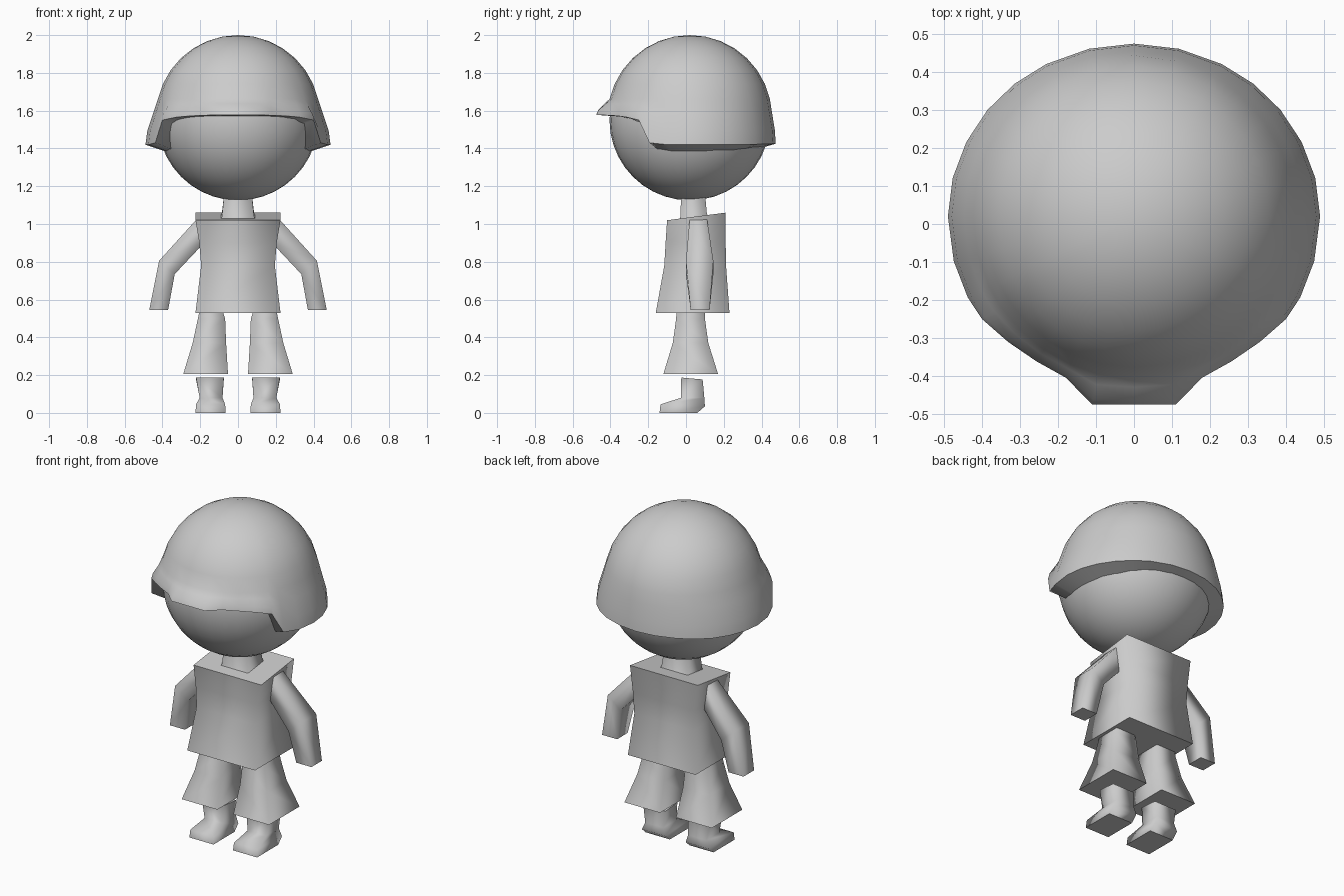
import bpy, bmesh, math

if "Cube" in bpy.data.objects:
    bpy.data.objects.remove(bpy.data.objects["Cube"])

grey = bpy.data.materials.new("plain grey")
grey.diffuse_color = (0.6, 0.6, 0.6, 1)
grey.use_nodes = True
grey.node_tree.nodes["Principled BSDF"].inputs["Base Color"].default_value = grey.diffuse_color


def finish(name, bm):
    bmesh.ops.recalc_face_normals(bm, faces=bm.faces)
    me = bpy.data.meshes.new(name)
    bm.to_mesh(me)
    bm.free()
    me.materials.append(grey)
    ob = bpy.data.objects.new(name, me)
    bpy.context.collection.objects.link(ob)
    return ob


def box_loft(name, rings, side=1):
    """Four-sided loft; ring = x0, x1, y0, y1, z, rise along x, rise along y."""
    bm = bmesh.new()
    loops = []
    for x0, x1, y0, y1, z, dx, dy in rings:
        pts = [(x0, y0, z), (x1, y0, z + dx), (x1, y1, z + dx + dy), (x0, y1, z + dy)]
        loops.append([bm.verts.new((side * x, y, h)) for x, y, h in pts])
    for a, b in zip(loops, loops[1:]):
        for i in range(4):
            j = (i + 1) % 4
            bm.faces.new((a[i], a[j], b[j], b[i])).smooth = True
    for loop in (loops[0], loops[-1]):
        cap = bm.faces.new(loop)
        for e in cap.edges:
            e.smooth = False
    return finish(name, bm)


# Head
bm = bmesh.new()
bmesh.ops.create_uvsphere(bm, u_segments=32, v_segments=20, radius=0.425)
bmesh.ops.translate(bm, verts=bm.verts, vec=(0, 0.02, 1.55))
for f in bm.faces:
    f.smooth = True
finish("head", bm)

# Helmet-shaped hair: dome, flared sides, short peak at the front
# rim: degrees from the front, radius, height, drop to the inner edge
RIM = [(0, 0.495, 1.578, 0.008), (12.5, 0.507, 1.578, 0.008), (23, 0.461, 1.575, 0.008),
       (34, 0.46, 1.572, 0.01), (45, 0.468, 1.565, 0.015), (56, 0.483, 1.55, 0.03),
       (64, 0.487, 1.43, 0.035), (76, 0.489, 1.42, 0.035), (90, 0.49, 1.42, 0.035),
       (102, 0.488, 1.42, 0.035), (114, 0.483, 1.42, 0.03), (126, 0.477, 1.42, 0.03),
       (138, 0.47, 1.422, 0.025), (150, 0.463, 1.424, 0.02), (165, 0.457, 1.425, 0.02),
       (180, 0.455, 1.425, 0.02)]
around = RIM + [(360 - a, r, z, d) for a, r, z, d in reversed(RIM[1:-1])]
bm = bmesh.new()
columns = []
for deg, rad, zr, drop in around:
    prof = [(0.435 * math.sin(math.radians(p)), 1.565 + 0.435 * math.cos(math.radians(p)))
            for p in range(11, 78, 11)]
    r0, z0 = prof[-1]
    for fz, fr in ((0.3, 0.36), (0.7, 0.85), (1, 1)):
        prof.append((r0 + (rad - r0) * fr, z0 + (zr - z0) * fz))
    prof.append((0.385, zr - drop))
    s, c = math.sin(math.radians(deg)), math.cos(math.radians(deg))
    columns.append([bm.verts.new((r * s, 0.02 - r * c, z)) for r, z in prof])
top = bm.verts.new((0, 0.02, 2.0))
for i, a in enumerate(columns):
    b = columns[(i + 1) % len(columns)]
    bm.faces.new((top, a[0], b[0])).smooth = True
    for k in range(len(a) - 1):
        bm.faces.new((a[k], a[k + 1], b[k + 1], b[k])).smooth = True
    bm.edges.get((a[-2], b[-2])).smooth = False
finish("hair", bm)

# Neck and shirt
box_loft("neck", [(-0.1, 0.1, -0.04, 0.12, 1.0, 0, 0.02),
                  (-0.085, 0.085, -0.03, 0.11, 1.04, 0, 0.02),
                  (-0.072, 0.072, -0.025, 0.1, 1.17, 0, 0)])
box_loft("shirt", [(-0.225, 0.225, -0.16, 0.23, 0.53, 0, 0),
                   (-0.195, 0.195, -0.115, 0.212, 0.78, 0, 0),
                   (-0.205, 0.205, -0.108, 0.21, 0.9, 0, 0),
                   (-0.225, 0.225, -0.10, 0.21, 1.02, 0, 0.04)])

for side, word in ((1, "left"), (-1, "right")):
    # Bent sleeve from the shoulder to the blunt end
    box_loft(word + "_arm", [(0.17, 0.21, 0.02, 0.11, 0.91, 0.125, 0),
                             (0.335, 0.418, 0.0, 0.145, 0.735, 0.07, 0),
                             (0.37, 0.47, 0.025, 0.125, 0.545, 0, 0)], side)
    # Flared trouser leg
    box_loft(word + "_trouser_leg", [(0.09, 0.2, -0.05, 0.1, 0.56, 0, 0),
                                     (0.068, 0.212, -0.052, 0.1, 0.5, 0, 0),
                                     (0.063, 0.24, -0.07, 0.118, 0.37, 0, 0),
                                     (0.053, 0.29, -0.12, 0.17, 0.205, 0, 0)], side)
    # Boot
    box_loft(word + "_boot", [(0.065, 0.225, -0.14, 0.06, 0.0, 0, 0),
                              (0.068, 0.222, -0.135, 0.1, 0.045, 0, -0.01),
                              (0.082, 0.203, -0.027, 0.097, 0.08, 0, 0),
                              (0.075, 0.222, -0.025, 0.088, 0.187, 0, -0.01)], side)
